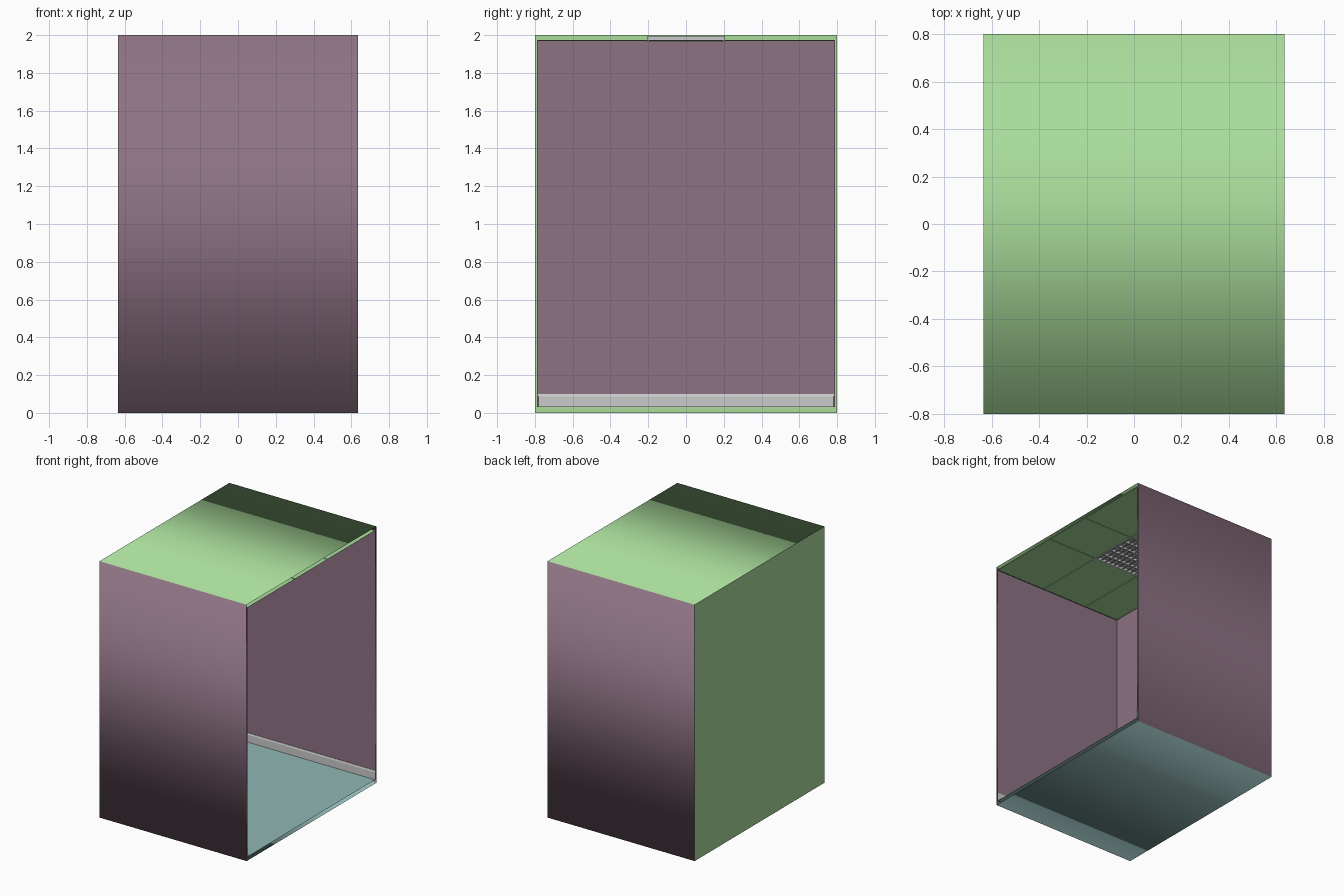
import bpy, bmesh
from mathutils import Matrix, Vector

if "Cube" in bpy.data.objects:
    bpy.data.objects.remove(bpy.data.objects["Cube"])

X, Y, H = 0.635, 0.8, 2.0            # outer half width, half depth, height
XI, YI, Z0, Z1 = -0.50, 0.79, 0.03, 1.97   # inner room limits
V = 0.20                              # half size of the vent opening


def material(name, rgb):
    m = bpy.data.materials.new(name)
    m.diffuse_color = (*rgb, 1)
    m.use_nodes = True
    m.node_tree.nodes["Principled BSDF"].inputs["Base Color"].default_value = m.diffuse_color
    return m


mauve = material("mauve", (0.27, 0.17, 0.23))
green = material("green", (0.40, 0.72, 0.33))
teal = material("teal", (0.28, 0.47, 0.46))


def finish(name, bm, *mats):
    me = bpy.data.meshes.new(name)
    bm.to_mesh(me)
    bm.free()
    for m in mats:
        me.materials.append(m)
    ob = bpy.data.objects.new(name, me)
    bpy.context.collection.objects.link(ob)
    return ob


def box(bm, center, size, tilt=0.0):
    mat = (Matrix.Translation(center) @ Matrix.Rotation(tilt, 4, 'Y')
           @ Matrix.Diagonal((*size, 1)))
    bmesh.ops.create_cube(bm, size=1, matrix=mat)


def quad(bm, *pts):
    return bm.faces.new([bm.verts.new(p) for p in pts])


# outer shell: open at +x, smooth around the x axis, flat end
bm = bmesh.new()
box(bm, (0, 0, H / 2), (2 * X, 2 * Y, H))
bm.normal_update()
bmesh.ops.delete(bm, geom=[f for f in bm.faces if f.normal.x > 0.5], context='FACES_ONLY')
for f in bm.faces:
    n = f.normal
    f.smooth = n.x > -0.5
    f.material_index = 0 if abs(n.y) > 0.5 else 2 if n.z < -0.5 else 1
finish("outer_shell", bm, mauve, green, teal)

# inner walls, one thin skin facing into the room
bm = bmesh.new()
path = [(X, -YI), (XI, -YI), (XI, YI), (X, YI)]
for (ax, ay), (bx, by) in zip(path, path[1:]):
    quad(bm, (bx, by, Z0), (ax, ay, Z0), (ax, ay, Z1), (bx, by, Z1)).normal_flip()
bm.normal_update()
for f in bm.faces:                    # point every wall at the room centre
    if f.normal.dot(Vector((0.07, 0, 1)) - f.calc_center_median()) < 0:
        f.normal_flip()
finish("inner_walls", bm, mauve)

# floor surface
bm = bmesh.new()
quad(bm, (XI, -YI, Z0), (X, -YI, Z0), (X, YI, Z0), (XI, YI, Z0))
finish("floor", bm, teal)

# ceiling tiles with grooves between them and a gap for the vent
bm = bmesh.new()
xs, ys = [XI, -V, V, X], [-YI, -V, V, YI]
for i in range(3):
    for j in range(3):
        if (i, j) != (1, 1):
            quad(bm, (xs[i], ys[j], Z1 + 0.004), (xs[i], ys[j + 1], Z1 + 0.004),
                 (xs[i + 1], ys[j + 1], Z1 + 0.004), (xs[i + 1], ys[j], Z1 + 0.004))
bmesh.ops.remove_doubles(bm, verts=bm.verts, dist=0.0001)
bm.normal_update()
bmesh.ops.inset_individual(bm, faces=bm.faces[:], thickness=0.004, depth=0.004)
finish("ceiling_tiles", bm, green)

# skirting swept round the three walls
bm = bmesh.new()
rows = []
for d, z in [(0.008, Z0), (0.008, 0.088), (0.004, 0.1), (0, 0.1)]:
    rows.append([bm.verts.new(p) for p in
                 [(X, -YI + d, z), (XI + d, -YI + d, z), (XI + d, YI - d, z), (X, YI - d, z)]])
for lo, hi in zip(rows, rows[1:]):
    for k in range(3):
        bm.faces.new((lo[k + 1], lo[k], hi[k], hi[k + 1]))
bm.normal_update()
for f in bm.faces:
    if f.normal.dot(Vector((0.07, 0, 1)) - f.calc_center_median()) < 0:
        f.normal_flip()
finish("skirting", bm)

# vent: frame, back plate, tilted slats and dividers
bm = bmesh.new()
box(bm, (0, 0, 1.993), (2 * V, 2 * V, 0.004))
for s in (-1, 1):
    box(bm, (s * V, 0, 1.98), (0.012, 2 * V + 0.012, 0.03))
    box(bm, (0, s * V, 1.98), (2 * V + 0.012, 0.012, 0.03))
N = 10
for k in range(N):
    box(bm, (-V + (k + 0.5) * 2 * V / N, 0, 1.976), (0.026, 2 * V, 0.004), 0.45)
for k in range(1, 5):
    box(bm, (0, -V + k * 2 * V / 5, 1.977), (2 * V, 0.007, 0.022))
finish("ceiling_vent", bm)
